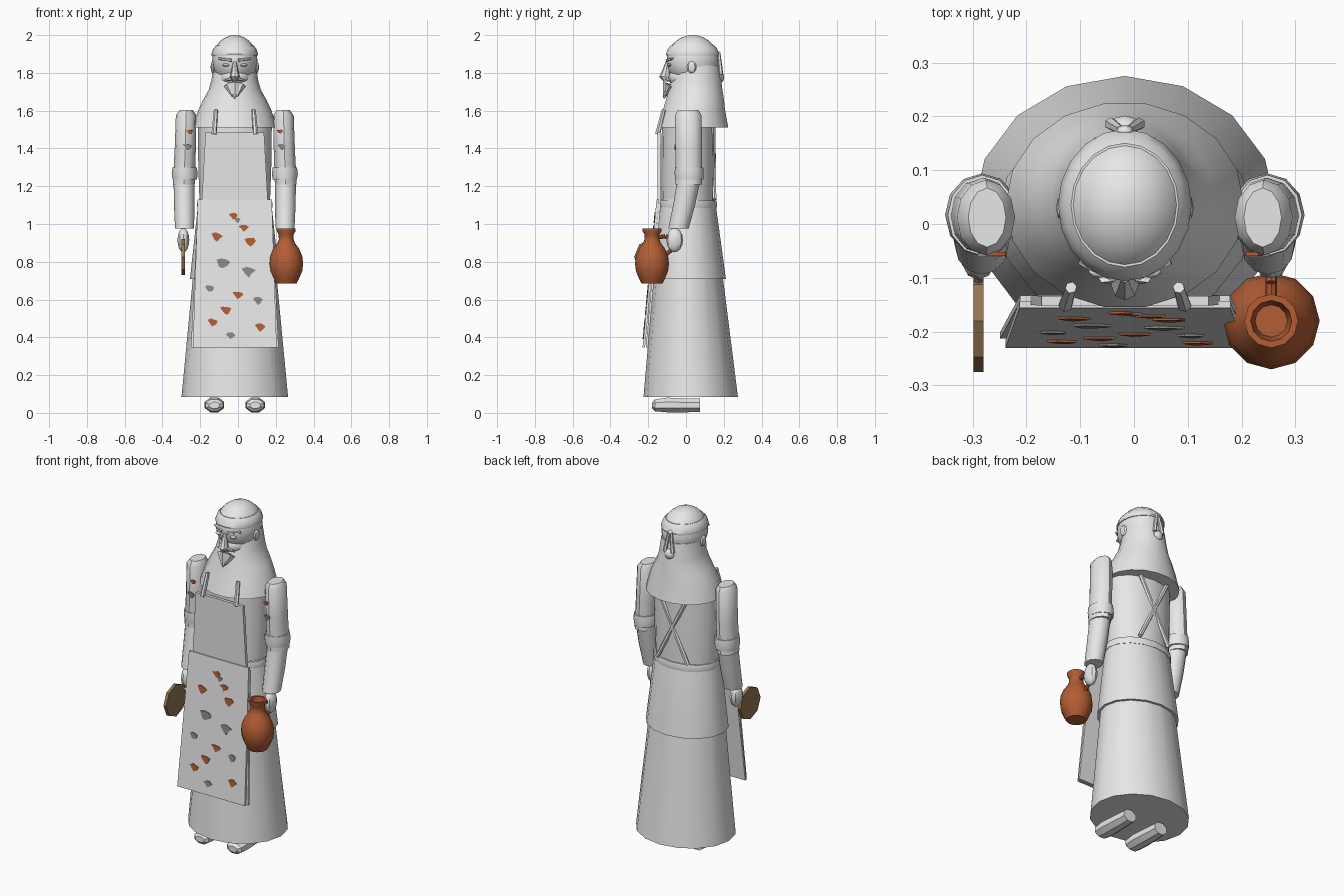
import bpy, bmesh, math, random
from mathutils import Vector

if "Cube" in bpy.data.objects:
    bpy.data.objects.remove(bpy.data.objects["Cube"])

random.seed(4)
C = -0.017  # centre line of the figure


def material(name, rgb):
    m = bpy.data.materials.new(name)
    m.diffuse_color = (*rgb, 1)
    m.use_nodes = True
    m.node_tree.nodes["Principled BSDF"].inputs["Base Color"].default_value = m.diffuse_color
    return m


CLOTH = material("pale_grey", (0.8, 0.8, 0.8))
CLAY = material("terracotta", (0.45, 0.11, 0.035))
ASH = material("ash_grey", (0.25, 0.25, 0.23))
WOOD = material("brown_wood", (0.30, 0.18, 0.085))


def finish(bm, name, mat):
    bmesh.ops.recalc_face_normals(bm, faces=bm.faces)
    me = bpy.data.meshes.new(name)
    bm.to_mesh(me)
    bm.free()
    me.materials.append(mat)
    ob = bpy.data.objects.new(name, me)
    bpy.context.collection.objects.link(ob)
    return ob


def loft(name, rings, n=12, mat=CLOTH, axis="z", turn=0.0):
    """Closed skin over ellipses (centre a, centre b, position, radius a, radius b)."""
    bm = bmesh.new()
    loops = []
    for ca, cb, t, ra, rb in rings:
        loop = []
        for i in range(n):
            w = 2 * math.pi * (i + turn) / n
            a, b = ca + ra * math.cos(w), cb + rb * math.sin(w)
            loop.append(bm.verts.new({"z": (a, b, t), "y": (a, t, b), "x": (t, a, b)}[axis]))
        loops.append(loop)
    for p, q in zip(loops, loops[1:]):
        for i in range(n):
            j = (i + 1) % n
            bm.faces.new((p[i], p[j], q[j], q[i]))
    bm.faces.new(loops[0])
    bm.faces.new(loops[-1])
    return finish(bm, name, mat)


def ball(name, centre, radii, mat=CLOTH, u=14, v=9):
    bm = bmesh.new()
    bmesh.ops.create_uvsphere(bm, u_segments=u, v_segments=v, radius=1)
    bmesh.ops.scale(bm, vec=radii, verts=bm.verts)
    bmesh.ops.translate(bm, vec=centre, verts=bm.verts)
    return finish(bm, name, mat)


def rod(name, a, b, r0, r1, n=6, mat=CLOTH):
    a, b = Vector(a), Vector(b)
    bm = bmesh.new()
    bmesh.ops.create_cone(bm, cap_ends=True, segments=n, radius1=r0, radius2=r1, depth=(b - a).length)
    bmesh.ops.rotate(bm, matrix=(b - a).to_track_quat("Z", "Y").to_matrix(), verts=bm.verts)
    bmesh.ops.translate(bm, vec=(a + b) / 2, verts=bm.verts)
    return finish(bm, name, mat)


def panel(name, z0, w0, y0, z1, w1, y1, thick):
    """Tapered board; y0 and y1 are the front at the bottom and top."""
    bm = bmesh.new()
    front = [bm.verts.new((C + x, y, z)) for x, y, z in
             ((-w0, y0, z0), (w0, y0, z0), (w1, y1, z1), (-w1, y1, z1))]
    face = bm.faces.new(front)
    back = bmesh.ops.extrude_face_region(bm, geom=[face])["geom"]
    bmesh.ops.translate(bm, vec=(0, thick, 0), verts=[v for v in back if isinstance(v, bmesh.types.BMVert)])
    return finish(bm, name, CLOTH)


def patch(name, x, z, r, depth, mat):
    """Thin irregular shard, wide at the top and tapering down; depth(z) is its front."""
    bm = bmesh.new()
    outline = []
    for a, b in ((-1, .35), (-.35, .6), (.4, .55), (1, .15), (.55, -.5), (0, -.8), (-.4, -.45)):
        px, pz = x + r * (a + random.uniform(-.15, .15)), z + r * (b + random.uniform(-.15, .15))
        outline.append((px, pz))
    f = [bm.verts.new((px, depth(px, pz) - 0.004, pz)) for px, pz in outline]
    k = [bm.verts.new((px, depth(px, pz) + 0.003, pz)) for px, pz in outline]
    bm.faces.new(f)
    bm.faces.new(k)
    for i in range(7):
        j = (i + 1) % 7
        bm.faces.new((f[i], f[j], k[j], k[i]))
    return finish(bm, name, mat)


# robe: long skirt, tunic flap, waist band, torso
loft("skirt", [(C, .025, .085, .282, .25), (C, .005, 1.1, .185, .142)], 16, turn=.0)
loft("tunic_flap", [(C, .012, .71, .237, .199), (C, .008, 1.1, .195, .15), (C, .008, 1.13, .188, .143)], 16)
loft("waist_band", [(C, .01, 1.085, .198, .152), (C, .01, 1.105, .2, .155), (C, .01, 1.125, .196, .15)], 16)
loft("torso", [(C, .01, 1.1, .186, .142), (C, .012, 1.3, .193, .142), (C, .012, 1.52, .196, .14)], 16)

# veil draped from the head over the shoulders
loft("veil", [(C, .035, 1.51, .222, .192), (C, .042, 1.6, .195, .168), (C, .048, 1.66, .166, .155),
              (C, .05, 1.71, .138, .145), (C, .055, 1.76, .124, .134), (C, .06, 1.84, .112, .115)], 18)

# head and head wrap
ball("head", (C, .035, 1.865), (.12, .138, .135), u=20, v=14)
loft("head_band", [(C, .035, 1.892, .122, .139), (C, .035, 1.9, .124, .141),
                   (C, .035, 1.93, .113, .129), (C, .035, 1.945, .1, .115)], 20)
ball("jaw", (C, -.005, 1.775), (.085, .09, .06))

# face
loft("nose", [(C, -.1, 1.755, .012, .02), (C, -.112, 1.78, .026, .03),
              (C, -.105, 1.81, .018, .022), (C, -.098, 1.86, .01, .01)], 8)
for s in (-1, 1):
    rod("eyebrow", (C + s * .018, -.1, 1.866), (C + s * .085, -.07, 1.876), .009, .006)
    ball("eye", (C + s * .046, -.088, 1.842), (.022, .012, .009), u=10, v=6)
    rod("moustache", (C, -.105, 1.775), (C + s * .055, -.085, 1.758), .013, .004)
    ball("ear", (C + s * .116, .03, 1.83), (.012, .025, .032), u=8, v=6)
    rod("beard_lock", (C + s * .03, -.085, 1.735), (C + s * .012, -.112, 1.675), .028, .003)
rod("beard", (C, -.088, 1.74), (C, -.118, 1.665), .035, .004)

# knot and ties at the back of the head
ball("knot", (C, .178, 1.775), (.032, .024, .03), u=10, v=7)
for s in (-1, 1):
    rod("knot_tie", (C + s * .008, .175, 1.9), (C + s * .026, .186, 1.79), .008, .012)
ball("tie_bead", (C, .172, 1.9), (.016, .012, .014), u=8, v=6)

# arms, sleeves and hands
for s in (-1, 1):
    x = C + s * .262
    loft("upper_sleeve", [(x + s * .008, .015, 1.21, .058, .07), (x, .015, 1.4, .056, .071),
                          (x - s * .004, .012, 1.575, .054, .07), (x - s * .006, .012, 1.603, .035, .055)], 12)
    loft("cuff", [(x + s * .003, .017, 1.235, .064, .074), (x + s * .003, .017, 1.265, .069, .077),
                  (x + s * .003, .016, 1.3, .064, .075)], 12)
    loft("forearm_sleeve", [(x + s * .004, -.04, .975, .05, .054), (x + s * .005, -.01, 1.1, .055, .058),
                            (x + s * .006, .018, 1.25, .056, .062)], 12)
    ball("hand", (C + s * .272, -.06, .915), (.033, .044, .065), u=10, v=8)
    # printed marks on the sleeve
    patch("sleeve_clay_mark", C + s * .24, 1.49, .016, lambda px, pz: -.055, CLAY)
    patch("sleeve_ash_mark", C + s * .25, 1.41, .022, lambda px, pz: -.0575, ASH)
    # shoes
    loft("shoe", [(C + s * .108, .04, -.18, .03, .018), (C + s * .108, .04, -.165, .05, .034),
                  (C + s * .108, .042, -.1, .056, .042), (C + s * .108, .04, .0, .05, .04),
                  (C + s * .108, .04, .075, .044, .038)], 8, axis="y", turn=.5)
    # apron straps, front and crossed at the back
    rod("front_strap", (C + s * .11, -.15, 1.475), (C + s * .1, -.118, 1.605), .014, .011)
    rod("back_strap", (C + s * .1, .15, 1.13), (C - s * .1, .145, 1.53), .012, .012)

# apron
panel("apron_underlayer", .345, .232, -.213, 1.11, .195, -.145, .012)
panel("apron_skirt", .345, .222, -.23, 1.13, .196, -.156, .013)
panel("apron_bib", 1.1, .176, -.15, 1.485, .155, -.152, .018)


def apron_front(px, pz):
    return -.23 + (pz - .345) / .785 * .074


for x, z, r in ((-.025, 1.045, .024), (.03, .98, .025), (-.11, .935, .03), (.065, .91, .033),
                (0, .625, .027), (-.065, .545, .033), (-.135, .48, .03), (.115, .455, .028)):
    patch("apron_clay_mark", x, z, r, apron_front, CLAY)
for x, z, r in ((-.005, 1.022, .018), (-.08, .795, .037), (.055, .75, .037),
                (-.15, .66, .027), (.105, .595, .028), (-.04, .41, .027)):
    patch("apron_ash_mark", x, z, r, apron_front, ASH)

# clay jug with its handle
jx, jy = .255, -.18
loft("jug", [(jx, jy, z, r, r) for z, r in
             ((.685, .055), (.71, .068), (.75, .085), (.79, .09), (.83, .085), (.87, .068), (.9, .046),
              (.92, .039), (.945, .04), (.962, .05), (.975, .05), (.975, .038), (.92, .03))],
     12, CLAY)
loop = [(jx, jy + dy, z) for dy, z in ((.075, .84), (.1, .86), (.108, .89), (.098, .92), (.07, .935), (.035, .93))]
for a, b in zip(loop, loop[1:]):
    rod("jug_handle", a, b, .011, .011, 8, CLAY)

# flat wooden paddle
loft("paddle", [(-.18, .825, -.298, .095, .095), (-.18, .825, -.28, .095, .095)], 8, WOOD, "x", .0)
rod("paddle_grip", (-.289, -.12, .865), (-.289, -.05, .915), .009, .009, 6, WOOD)

# smooth curves, keep creases
for ob in bpy.data.objects:
    ob.select_set(True)
    bpy.context.view_layer.objects.active = ob
bpy.ops.object.shade_smooth_by_angle(angle=math.radians(35))
